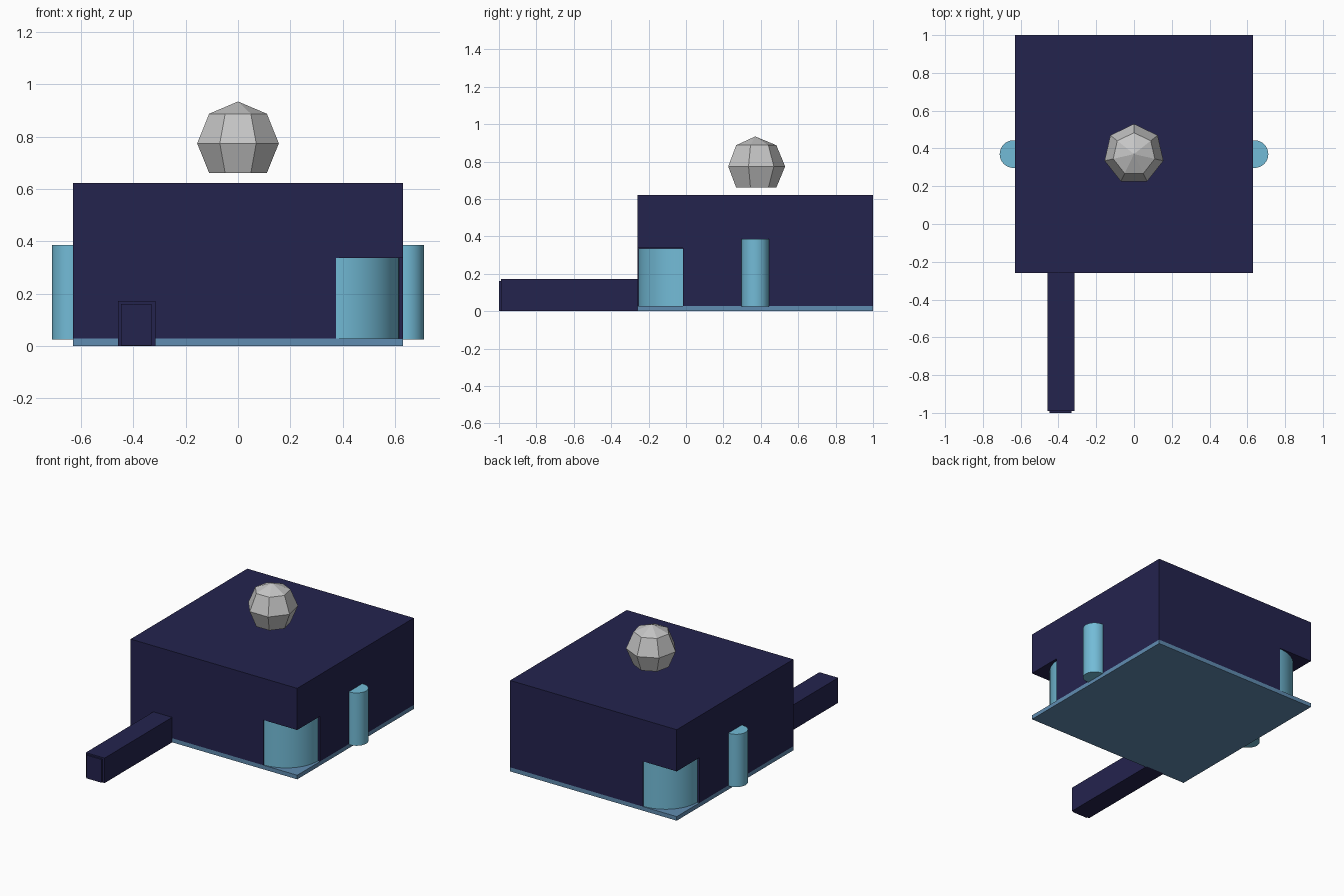
import bpy, bmesh, math

if "Cube" in bpy.data.objects:
    bpy.data.objects.remove(bpy.data.objects["Cube"])

CY = 0.37  # centre of the square hull along y


def material(name, rgb):
    m = bpy.data.materials.new(name)
    m.diffuse_color = (*rgb, 1)
    m.use_nodes = True
    m.node_tree.nodes["Principled BSDF"].inputs["Base Color"].default_value = m.diffuse_color
    return m


navy = material("navy", (0.0176, 0.0168, 0.076))
cyan = material("light_cyan", (0.171, 0.50, 0.68))
blue = material("steel_blue", (0.117, 0.263, 0.44))
grey = material("light_grey", (0.56, 0.56, 0.56))


def finish(name, bm, mat):
    bmesh.ops.recalc_face_normals(bm, faces=bm.faces[:])
    me = bpy.data.meshes.new(name)
    bm.to_mesh(me)
    bm.free()
    ob = bpy.data.objects.new(name, me)
    bpy.context.collection.objects.link(ob)
    me.materials.append(mat)
    return ob


def box(name, lo, hi, mat):
    bm = bmesh.new()
    bmesh.ops.create_cube(bm, size=1)
    for v in bm.verts:
        v.co = [lo[i] + (v.co[i] + 0.5) * (hi[i] - lo[i]) for i in range(3)]
    return finish(name, bm, mat)


def cylinder(name, x, y, r, z0, z1, mat):
    bm = bmesh.new()
    bmesh.ops.create_cone(bm, cap_ends=True, segments=48, radius1=r, radius2=r, depth=z1 - z0)
    bmesh.ops.translate(bm, vec=(x, y, (z0 + z1) / 2), verts=bm.verts[:])
    ob = finish(name, bm, mat)
    bpy.ops.object.select_all(action='DESELECT')
    ob.select_set(True)
    bpy.context.view_layer.objects.active = ob
    bpy.ops.object.shade_smooth_by_angle(angle=math.radians(35))
    return ob


# Base plate and hull
box("base_plate", (-0.63, CY - 0.63, 0), (0.63, CY + 0.63, 0.028), blue)
hull = box("hull", (-0.63, CY - 0.63, 0.028), (0.63, CY + 0.63, 0.622), navy)

# Two diagonally opposite corner notches, each holding a rounded column
for side, name in ((1, "front_right"), (-1, "back_left")):
    xs = sorted((side * 0.375, side * 0.70))
    ys = sorted((CY - side * 0.385, CY - side * 0.70))
    cutter = box(name + "_notch_cutter", (xs[0], ys[0], -0.1), (xs[1], ys[1], 0.337), navy)
    cutter.hide_render = True
    cutter.hide_set(True)
    mod = hull.modifiers.new(name + "_notch", 'BOOLEAN')
    mod.operation = 'DIFFERENCE'
    mod.solver = 'EXACT'
    mod.object = cutter
    cylinder(name + "_corner_column", side * 0.375, CY - side * 0.385, 0.24, 0.026, 0.336, cyan)

# Side pillars, half sunk into the hull
for side, name in ((1, "right"), (-1, "left")):
    cylinder(name + "_pillar", side * 0.638, CY, 0.073, 0.025, 0.386, cyan)

# Front arm with a slightly smaller end plate
box("front_arm", (-0.458, -0.99, 0), (-0.316, CY - 0.62, 0.171), navy)
box("arm_end_plate", (-0.447, -1.0, 0.002), (-0.331, -0.985, 0.161), navy)

# Floating seven-sided ball with a flat bottom
bm = bmesh.new()
R, ZC, N = 0.16, 0.774, 7
rings = []
for lat in (-45, 0, 45):
    r, z = R * math.cos(math.radians(lat)), ZC + R * math.sin(math.radians(lat))
    rings.append([bm.verts.new((r * math.cos(math.pi / 2 + i * math.tau / N),
                                CY + r * math.sin(math.pi / 2 + i * math.tau / N), z))
                  for i in range(N)])
apex = bm.verts.new((0, CY, ZC + R))
for i in range(N):
    j = (i + 1) % N
    for a, b in zip(rings, rings[1:]):
        bm.faces.new((a[i], a[j], b[j], b[i]))
    bm.faces.new((rings[-1][i], rings[-1][j], apex))
bm.faces.new(rings[0])
finish("floating_ball", bm, grey)
